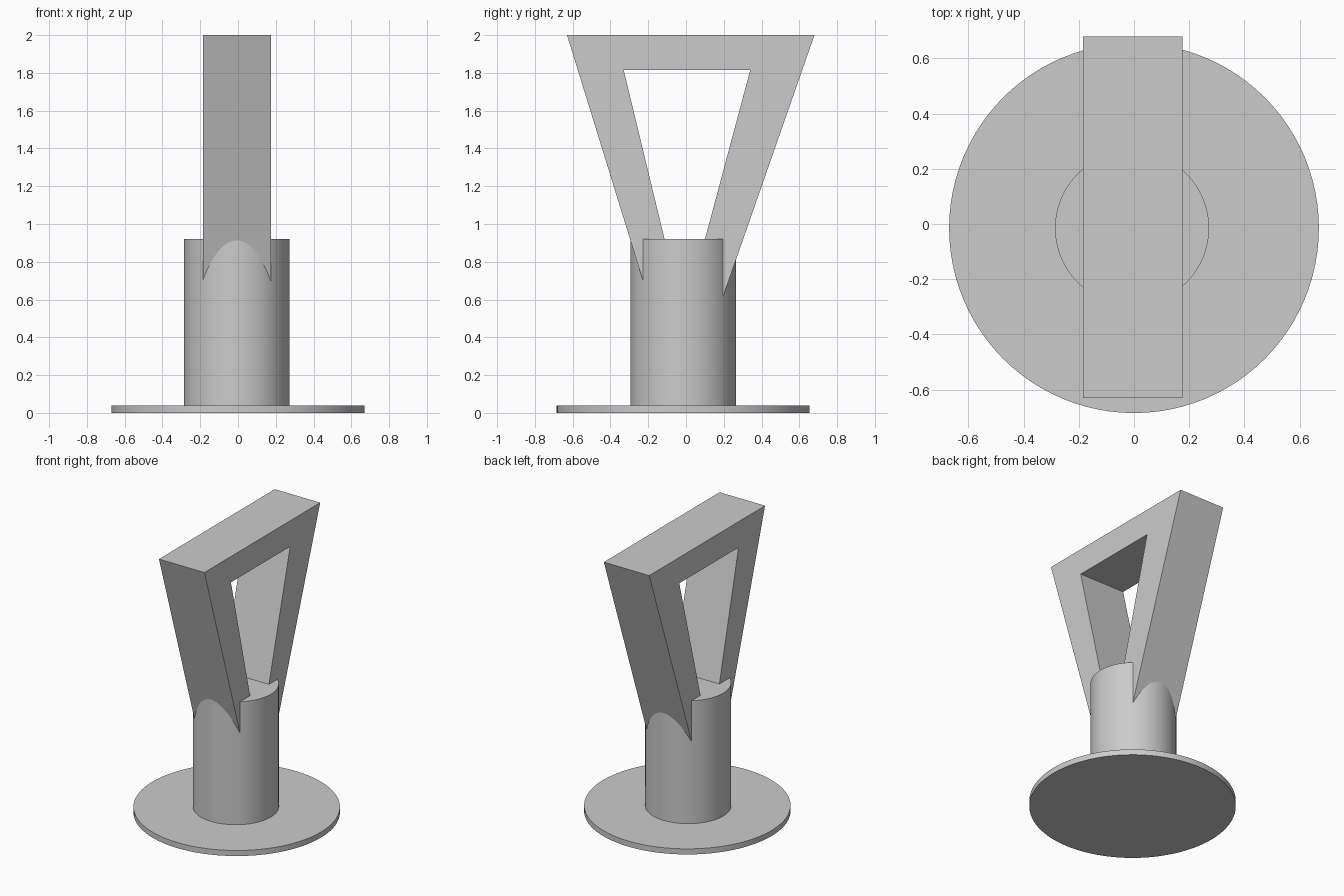
import bpy
import bmesh
import math

cube = bpy.data.objects.get("Cube")
if cube:
    bpy.data.objects.remove(cube, do_unlink=True)

# One plain grey for the whole model
grey = bpy.data.materials.new("plain grey")
grey.use_nodes = True
color = (0.6, 0.6, 0.6, 1)
grey.diffuse_color = color
grey.node_tree.nodes["Principled BSDF"].inputs["Base Color"].default_value = color


def disc(name, radius, bottom, top, x, y):
    bpy.ops.mesh.primitive_cylinder_add(
        vertices=96, radius=radius, depth=top - bottom,
        location=(x, y, (bottom + top) / 2))
    obj = bpy.context.object
    obj.name = name
    obj.data.materials.append(grey)
    bpy.ops.object.shade_smooth_by_angle(angle=math.radians(30))
    return obj


def triangle_frame(name, outer, inner, x_min, x_max):
    """Triangular ring in the YZ plane, extruded along X."""
    bm = bmesh.new()
    out = [bm.verts.new((x_min, y, z)) for y, z in outer]
    inn = [bm.verts.new((x_min, y, z)) for y, z in inner]
    ring = []
    for i in range(len(out)):
        j = (i + 1) % len(out)
        ring.append(bm.faces.new((out[i], out[j], inn[j], inn[i])))
    extruded = bmesh.ops.extrude_face_region(bm, geom=ring, use_keep_orig=True)
    moved = [v for v in extruded["geom"] if isinstance(v, bmesh.types.BMVert)]
    bmesh.ops.translate(bm, verts=moved, vec=(x_max - x_min, 0, 0))
    bmesh.ops.recalc_face_normals(bm, faces=bm.faces)
    mesh = bpy.data.meshes.new(name)
    bm.to_mesh(mesh)
    bm.free()
    mesh.materials.append(grey)
    obj = bpy.data.objects.new(name, mesh)
    bpy.context.collection.objects.link(obj)
    return obj


# Round foot and upright post
disc("base_plate", 0.67, 0, 0.04, 0, -0.015)
disc("post", 0.279, 0.03, 0.92, -0.007, -0.015)

# Open triangle standing on its point inside the post
triangle_frame(
    "triangle_frame",
    outer=[(-0.63, 2), (0.68, 2), (-0.015, 0.01)],
    inner=[(-0.33, 1.815), (0.34, 1.815), (-0.012, 0.5)],
    x_min=-0.185, x_max=0.175)
